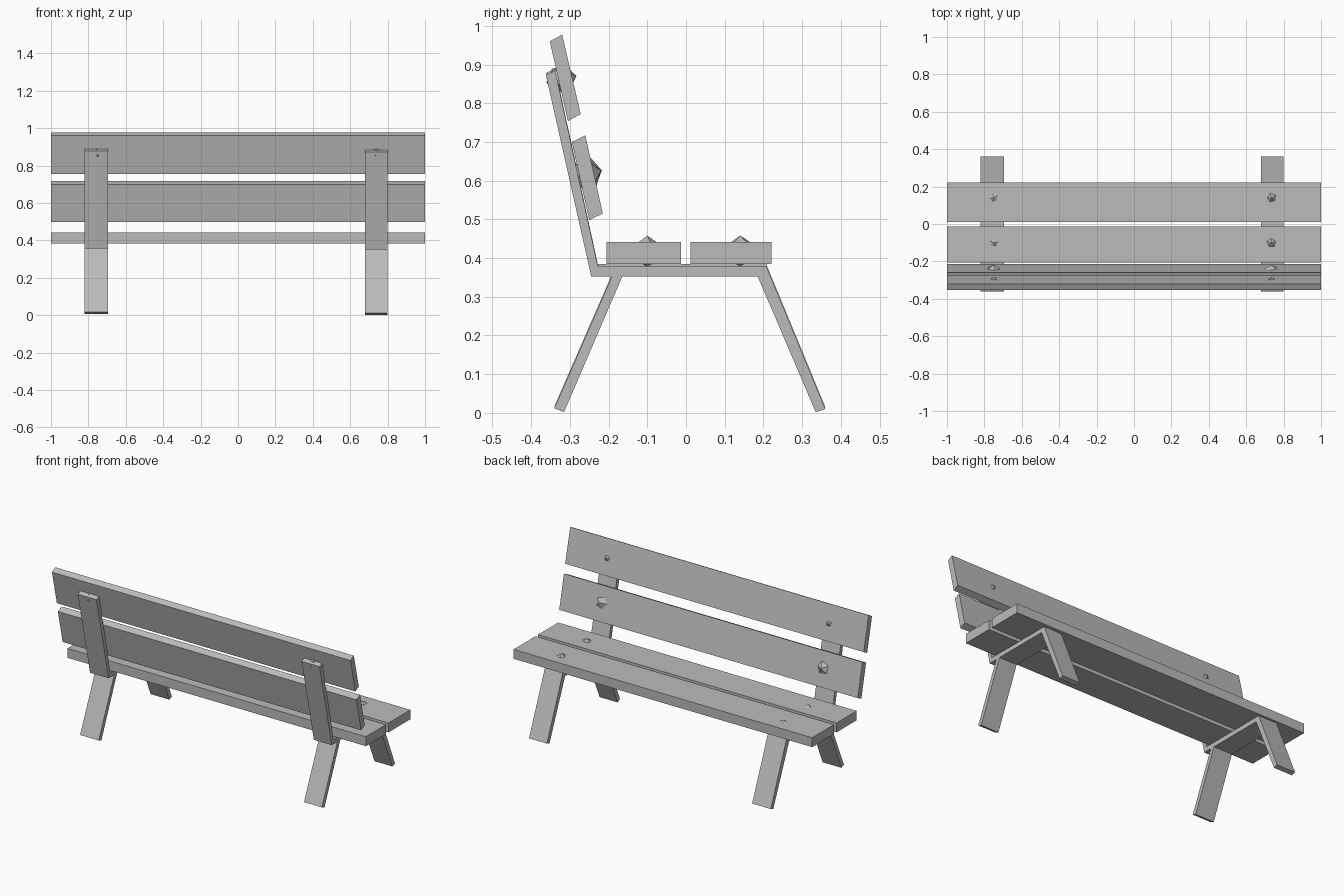
import bpy, bmesh, math, random
from mathutils import Vector, Matrix

if "Cube" in bpy.data.objects:
    bpy.data.objects.remove(bpy.data.objects["Cube"])

random.seed(4)
grey = bpy.data.materials.new("plain grey")
grey.use_nodes = True
GREY = (0.5, 0.5, 0.5, 1)
grey.diffuse_color = GREY
grey.node_tree.nodes["Principled BSDF"].inputs["Base Color"].default_value = GREY


def finish(name, bm):
    bmesh.ops.recalc_face_normals(bm, faces=bm.faces)
    mesh = bpy.data.meshes.new(name)
    bm.to_mesh(mesh)
    bm.free()
    mesh.materials.append(grey)
    obj = bpy.data.objects.new(name, mesh)
    bpy.context.collection.objects.link(obj)
    return obj


def extrude_profile(name, points, x0, x1, lift=0):
    """Extrude a (y, z) side profile from x0 to x1."""
    bm = bmesh.new()
    face = bm.faces.new([bm.verts.new((x0, y, z + lift)) for y, z in points])
    moved = bmesh.ops.extrude_face_region(bm, geom=[face])["geom"]
    verts = [v for v in moved if isinstance(v, bmesh.types.BMVert)]
    bmesh.ops.translate(bm, verts=verts, vec=(x1 - x0, 0, 0))
    return finish(name, bm)


def bolt(name, centre, tilt, size):
    """Rough faceted bolt whose long axis follows the plank normal."""
    bm = bmesh.new()
    bmesh.ops.create_icosphere(bm, subdivisions=1, radius=1)
    turn = Matrix.Rotation(tilt, 3, 'X') @ Matrix.Rotation(random.uniform(0, 6), 3, 'Z')
    for v in bm.verts:
        p = v.co * random.uniform(0.92, 1.06)
        v.co = Vector(centre) + turn @ Vector((p.x * size[0], p.y * size[0], p.z * size[1]))
    return finish(name, bm)


# Seat and backrest planks
planks = {
    "seat_plank_rear": [(-0.205, 0.385), (-0.013, 0.385), (-0.013, 0.442), (-0.205, 0.442)],
    "seat_plank_front": [(0.012, 0.385), (0.221, 0.385), (0.221, 0.442), (0.012, 0.442)],
    "back_plank_lower": [(-0.25, 0.498), (-0.215, 0.515), (-0.26, 0.717), (-0.295, 0.70)],
    "back_plank_upper": [(-0.305, 0.754), (-0.272, 0.772), (-0.32, 0.977), (-0.352, 0.96)],
}
for name, points in planks.items():
    extrude_profile(name, points, -1, 1)

# Bent supports: upright, seat bar and front leg in one strip, plus the rear leg
support = [(-0.362, 0.873), (-0.245, 0.353), (0.185, 0.353), (0.335, 0.002),
           (0.36, 0.010), (0.207, 0.380), (-0.228, 0.380), (-0.338, 0.884)]
rear_leg = [(-0.19, 0.356), (-0.34, 0.012), (-0.315, 0.002), (-0.163, 0.356)]
for side, x0, x1, lift in (("right", -0.82, -0.695, 0.005), ("left", 0.68, 0.80, 0)):
    extrude_profile(side + "_support", support, x0, x1, lift)
    extrude_profile(side + "_rear_leg", rear_leg, x0, x1, lift)

# Bolts through the planks
lean = math.radians(-77)
for side, x in (("right", -0.75), ("left", 0.735)):
    bolt(side + "_seat_bolt_rear", (x, -0.1, 0.416), 0, (0.042, 0.04))
    bolt(side + "_seat_bolt_front", (x, 0.14, 0.416), 0, (0.042, 0.04))
    bolt(side + "_back_bolt_lower", (x, -0.256, 0.618), lean, (0.043, 0.038))
    bolt(side + "_back_bolt_upper", (x, -0.322, 0.862), lean, (0.038, 0.04))
